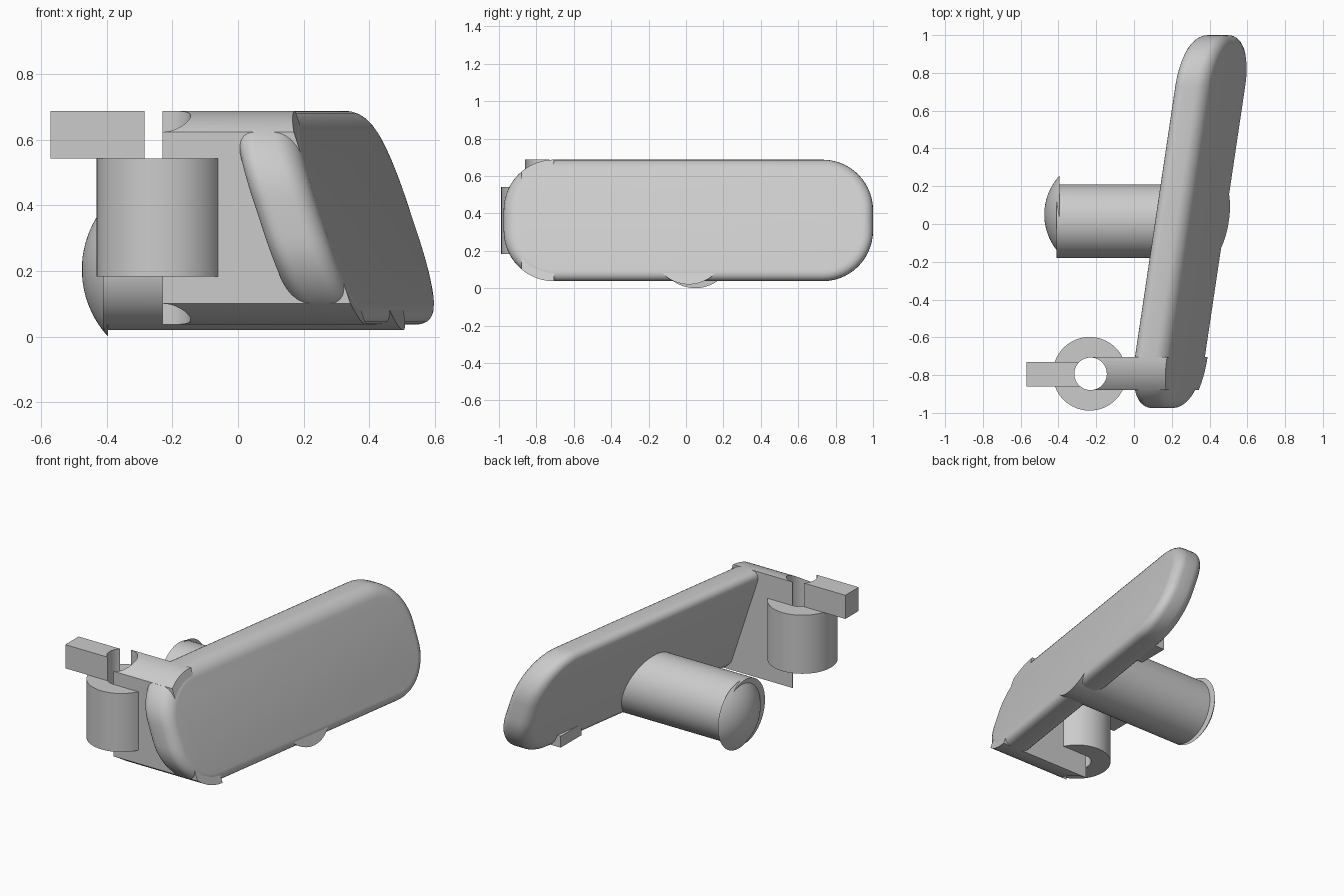
import bpy, bmesh, math
from mathutils import Matrix, Vector

if "Cube" in bpy.data.objects:
    bpy.data.objects.remove(bpy.data.objects["Cube"], do_unlink=True)

grey = bpy.data.materials.new("plain grey")
grey.use_nodes = True
COLOUR = (0.6, 0.6, 0.6, 1)
grey.diffuse_color = COLOUR
grey.node_tree.nodes["Principled BSDF"].inputs["Base Color"].default_value = COLOUR

# Slab outline: a rounded rectangle in the side plane
Y0, Y1, Z0, Z1, CORNER = -0.975, 1.0, 0.037, 0.687, 0.27
MID_Z = (Z0 + Z1) / 2
BACK, FACE = 0.20, 0.39


def lean(y, z):
    """Sideways offset of the turned and tilted slab."""
    return 0.149 * y - 0.33 * (z - MID_Z)


def finish(name, bm, smooth=True):
    bmesh.ops.recalc_face_normals(bm, faces=bm.faces)
    mesh = bpy.data.meshes.new(name)
    bm.to_mesh(mesh)
    bm.free()
    obj = bpy.data.objects.new(name, mesh)
    bpy.context.collection.objects.link(obj)
    mesh.materials.append(grey)
    if smooth:
        bpy.ops.object.select_all(action='DESELECT')
        obj.select_set(True)
        bpy.context.view_layer.objects.active = obj
        bpy.ops.object.shade_smooth_by_angle(angle=math.radians(32))
    return obj


def arc(cy, cz, r, start, end, steps):
    angles = [math.radians(start + (end - start) * i / steps) for i in range(steps + 1)]
    return [(cy + r * math.cos(a), cz + r * math.sin(a)) for a in angles]


def prism(name, outline, x0, x1, lean_back=False, fillet=0):
    """Extrude a (y, z) outline along x; the leaning ends follow the slab."""
    bm = bmesh.new()
    back = bm.faces.new([bm.verts.new((x0, y, z)) for y, z in outline])
    made = bmesh.ops.extrude_face_region(bm, geom=[back], use_keep_orig=True)["geom"]
    front_verts = [v for v in made if isinstance(v, bmesh.types.BMVert)]
    bmesh.ops.translate(bm, verts=front_verts, vec=(x1 - x0, 0, 0))
    bmesh.ops.recalc_face_normals(bm, faces=bm.faces)
    if fillet:
        rims = [e for e in bm.edges if abs(e.verts[0].co.x - e.verts[1].co.x) < 1e-5]
        bmesh.ops.bevel(bm, geom=rims, offset=fillet, segments=6, profile=0.5,
                        affect='EDGES', clamp_overlap=True)
    for v in bm.verts:
        if lean_back or v.co.x > x1 - 1e-4:
            v.co.x += lean(v.co.y, v.co.z)
    return finish(name, bm)


def cylinder(bm, x, y, z0, z1, r):
    bmesh.ops.create_cone(bm, cap_ends=True, segments=64, radius1=r, radius2=r,
                          depth=z1 - z0, matrix=Matrix.Translation((x, y, (z0 + z1) / 2)))


def block(name, low, high):
    bm = bmesh.new()
    size = Vector(high) - Vector(low)
    centre = (Vector(high) + Vector(low)) / 2
    bmesh.ops.create_cube(bm, size=1, matrix=Matrix.Translation(centre) @ Matrix.Diagonal((*size, 1)))
    return finish(name, bm, smooth=False)


# Leaning rounded slab
slab = []
for cy, cz, start in ((Y1 - CORNER, Z1 - CORNER, 0), (Y0 + CORNER, Z1 - CORNER, 90),
                      (Y0 + CORNER, Z0 + CORNER, 180), (Y1 - CORNER, Z0 + CORNER, 270)):
    slab += arc(cy, cz, CORNER, start, start + 90, 14)
prism("slab", slab, BACK, FACE, lean_back=True, fillet=0.062)

# Round stem reaching the face of the slab
prism("stem", arc(0.015, 0.215, 0.195, 0, 360, 64)[:-1], -0.41, FACE - 0.003)

# Shallow domed cap on the end of the stem
bm = bmesh.new()
cap_r, cap_h = 0.205, 0.08
ball_r = (cap_r ** 2 + cap_h ** 2) / (2 * cap_h)
bmesh.ops.create_uvsphere(bm, u_segments=64, v_segments=48, radius=ball_r,
                          matrix=Matrix.Rotation(math.pi / 2, 4, 'Y'))
cut = bmesh.ops.bisect_plane(bm, geom=bm.verts[:] + bm.edges[:] + bm.faces[:],
                             plane_co=(cap_h - ball_r, 0, 0), plane_no=(1, 0, 0),
                             clear_outer=True)["geom_cut"]
bmesh.ops.contextual_create(bm, geom=[g for g in cut if isinstance(g, bmesh.types.BMEdge)])
bmesh.ops.translate(bm, verts=bm.verts, vec=(ball_r - 0.475, 0.05, 0.205))
finish("stem_cap", bm)

# Hinge bracket: a slice of the slab outline running to the sleeve
HX, HY, BORE = -0.23, -0.793, 0.086
near, far = -0.88, -0.705
start = math.degrees(math.acos((near - Y0 - CORNER) / CORNER))
upper = arc(Y0 + CORNER, Z1 - CORNER, CORNER, 90, start, 10)
lower = arc(Y0 + CORNER, Z0 + CORNER, CORNER, 360 - start, 270, 10)
bracket = prism("hinge_bracket", upper + lower, HX, FACE - 0.003)

# Hinge sleeve and the latch block above it
bm = bmesh.new()
cylinder(bm, HX - 0.005, HY, 0.183, 0.542, 0.195)
sleeve = finish("hinge_sleeve", bm)
latch = block("latch_block", (-0.57, -0.86, 0.542), (HX, -0.73, 0.687))

# Pin bore through all the hinge parts
bm = bmesh.new()
cylinder(bm, HX, HY, -0.2, 1.0, BORE)
cutter = finish("pin_bore_cutter", bm)
cutter.hide_render = True
for part in (bracket, sleeve, latch):
    mod = part.modifiers.new("pin bore", 'BOOLEAN')
    mod.operation = 'DIFFERENCE'
    mod.solver = 'EXACT'
    mod.object = cutter
    bpy.context.view_layer.objects.active = part
    bpy.ops.object.select_all(action='DESELECT')
    part.select_set(True)
    bpy.ops.object.modifier_apply(modifier=mod.name)
    bpy.ops.object.shade_smooth_by_angle(angle=math.radians(32))
bpy.data.objects.remove(cutter, do_unlink=True)

# Small catch on the back of the slab
block("catch", (0.36, 0.5, 0.05), (0.44, 0.7, 0.12))
